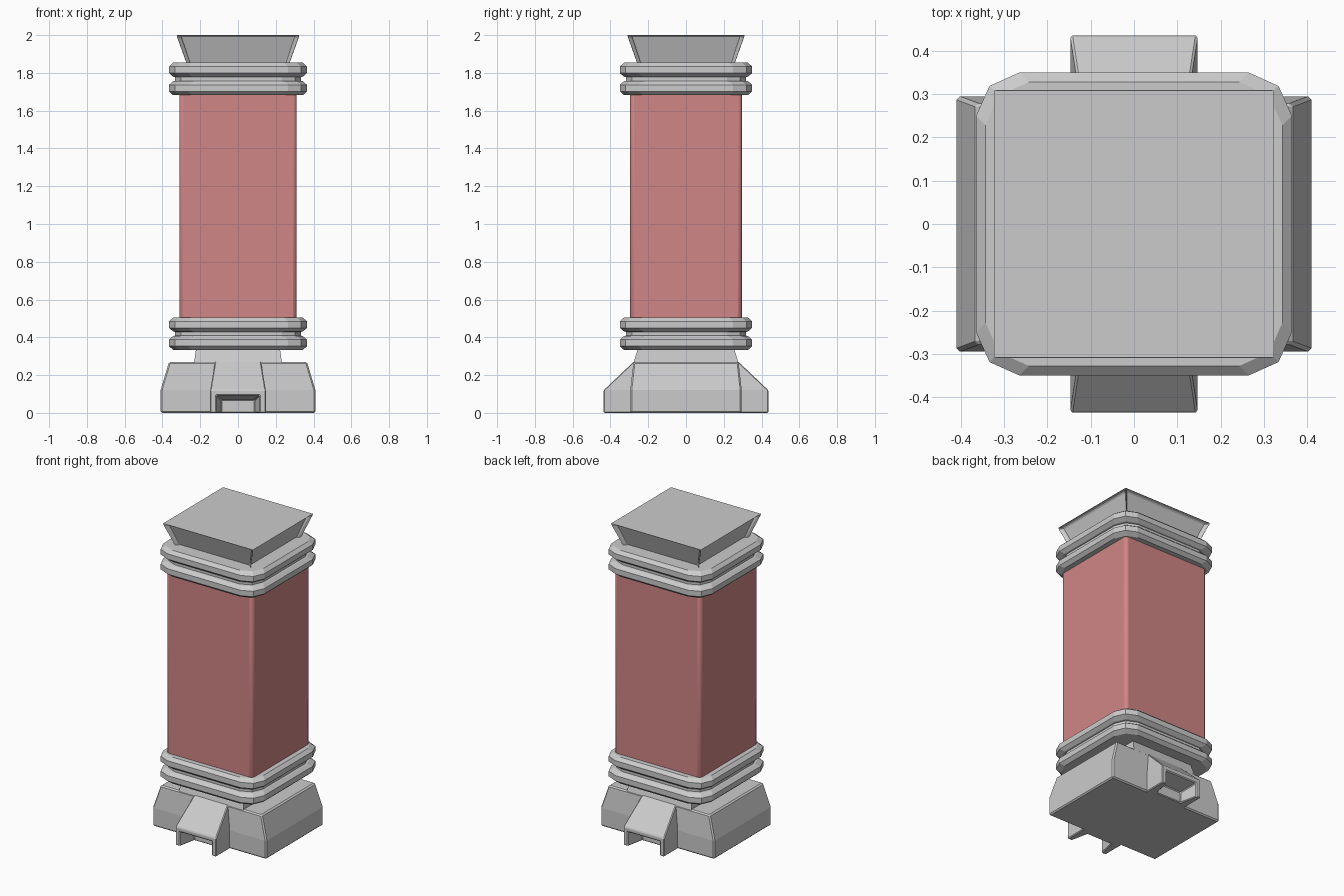
import bpy, bmesh, math

cube = bpy.data.objects.get("Cube")
if cube:
    bpy.data.objects.remove(cube, do_unlink=True)


def material(name, colour):
    m = bpy.data.materials.new(name)
    m.use_nodes = True
    m.diffuse_color = (*colour, 1)
    m.node_tree.nodes["Principled BSDF"].inputs["Base Color"].default_value = (*colour, 1)
    return m


grey = material("light grey", (0.6, 0.6, 0.6))
red = material("faded red", (0.64, 0.24, 0.24))


def rect(hx, hy, z):
    return [(-hx, -hy, z), (hx, -hy, z), (hx, hy, z), (-hx, hy, z)]


def cut_rect(hx, hy, z, cut=0.1, mid=0.031):
    # Rectangle whose corners are each cut by two short facets
    pts = []
    for sx, sy in ((-1, -1), (1, -1), (1, 1), (-1, 1)):
        corner = [(hx - cut, hy), (hx - mid, hy - mid), (hx, hy - cut)]
        if sx * sy < 0:
            pts += [(sx * x, sy * y, z) for x, y in corner]
        else:
            pts += [(sx * x, sy * y, z) for x, y in reversed(corner)]
    return pts


def loft(name, sections, mat, bevel=0.0, segments=1, inset=None):
    bm = bmesh.new()
    rings = [[bm.verts.new(p) for p in s] for s in sections]
    n = len(rings[0])
    sides = []
    for a, b in zip(rings, rings[1:]):
        for i in range(n):
            j = (i + 1) % n
            sides.append(bm.faces.new((a[i], a[j], b[j], b[i])))
    bm.faces.new(rings[0][::-1])
    bm.faces.new(rings[-1])
    bmesh.ops.recalc_face_normals(bm, faces=bm.faces[:])
    if inset:
        bmesh.ops.inset_individual(bm, faces=sides, thickness=inset[0], depth=-inset[1])
    mesh = bpy.data.meshes.new(name)
    bm.to_mesh(mesh)
    bm.free()
    ob = bpy.data.objects.new(name, mesh)
    bpy.context.collection.objects.link(ob)
    mesh.materials.append(mat)
    if bevel:
        mod = ob.modifiers.new("edge bevel", 'BEVEL')
        mod.width, mod.segments = bevel, segments
        mod.limit_method, mod.angle_limit = 'ANGLE', math.radians(25)
    return ob


# Plinth: wide block with sloping upper half, and the neck above it
loft("plinth_block", [rect(0.41, 0.295, 0), rect(0.41, 0.295, 0.12),
                      rect(0.365, 0.278, 0.27)], grey, 0.008)
loft("plinth_neck", [rect(0.235, 0.278, 0.25), rect(0.232, 0.276, 0.27),
                     rect(0.222, 0.255, 0.34)], grey)

# Front and back feet, hollowed underneath
feet = loft("plinth_feet", [rect(0.147, 0.436, 0), rect(0.147, 0.436, 0.12),
                            rect(0.122, 0.276, 0.272)], grey)
for s in (-1, 1):
    cutter = loft("foot_cutter", [
        [(-hx, s * y, -0.05), (hx, s * y, -0.05), (hx, s * y, top), (-hx, s * y, top)]
        for hx, y, top in ((0.118, 0.45, 0.096), (0.09, 0.32, 0.07))], grey)
    cutter.hide_render = True
    mod = feet.modifiers.new("hollow", 'BOOLEAN')
    mod.operation, mod.solver, mod.object = 'DIFFERENCE', 'EXACT', cutter
    bpy.context.view_layer.objects.active = feet
    bpy.ops.object.modifier_apply(modifier=mod.name)
    bpy.data.objects.remove(cutter, do_unlink=True)
mod = feet.modifiers.new("edge bevel", 'BEVEL')
mod.width, mod.segments, mod.limit_method = 0.005, 1, 'ANGLE'

# Doubled collars at the bottom and top of the shaft
collar = [(0, 0.022), (0.02, 0), (0.055, 0), (0.074, 0.022), (0.076, 0.032),
          (0.096, 0.032), (0.098, 0.022), (0.117, 0), (0.152, 0), (0.172, 0.022)]
for name, base in (("lower_collar", 0.333), ("upper_collar", 1.682)):
    loft(name, [cut_rect(0.365 - d, 0.35 - d, base + h) for h, d in collar], grey)

# Shaft
shaft = loft("shaft", [rect(0.311, 0.296, 0.45), rect(0.311, 0.296, 1.75)], red, 0.02, 2)

# Flared cap with recessed side panels
loft("cap", [rect(0.266, 0.252, 1.82), rect(0.33, 0.315, 2.0)], grey, 0.006,
     inset=(0.024, 0.025))

# Smooth only the rounded shaft corners
bpy.ops.object.select_all(action='DESELECT')
shaft.select_set(True)
bpy.context.view_layer.objects.active = shaft
bpy.ops.object.shade_smooth_by_angle(angle=math.radians(40))
